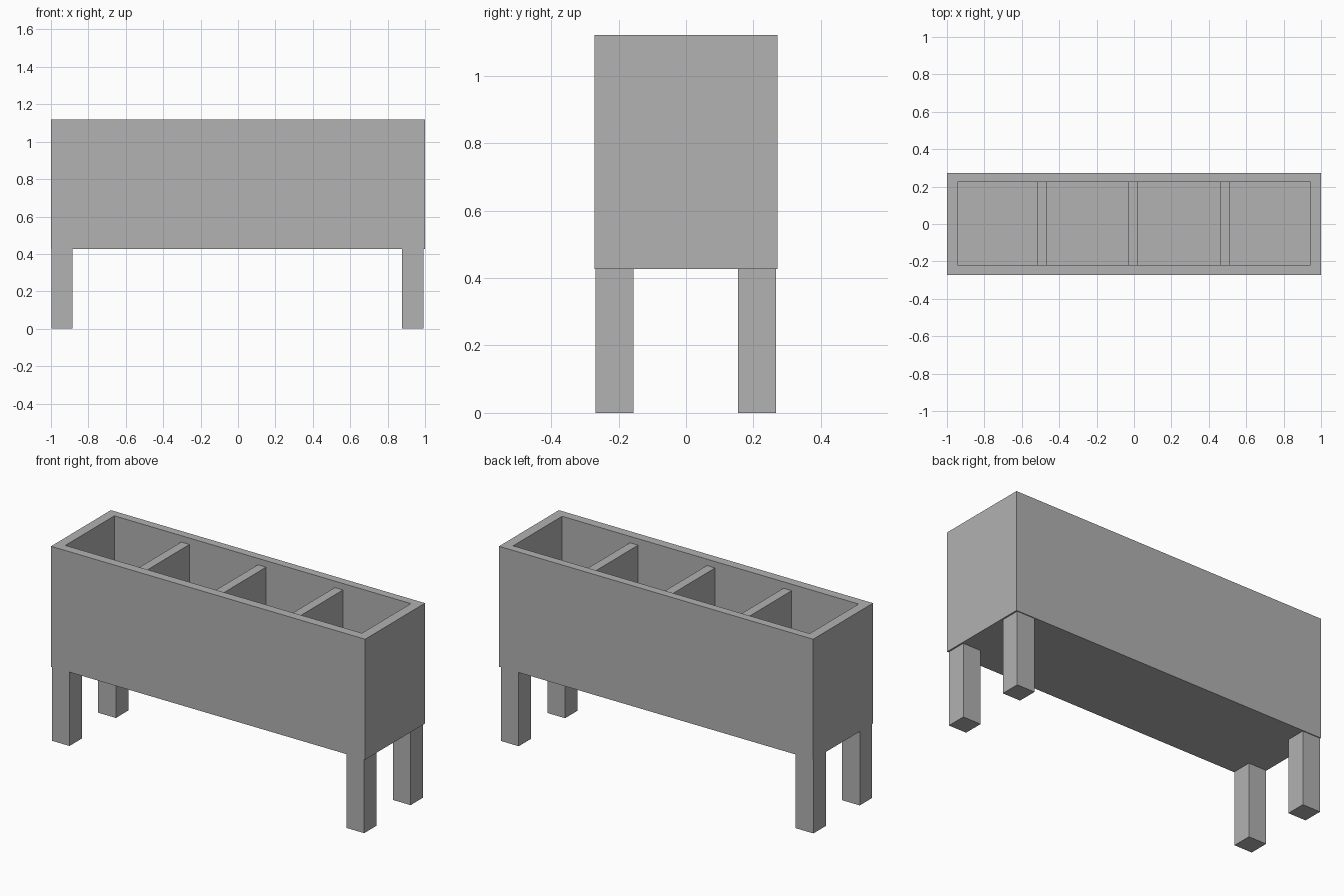
import bpy
import bmesh
from mathutils import Matrix, Vector

if "Cube" in bpy.data.objects:
    bpy.data.objects.remove(bpy.data.objects["Cube"])

# One plain grey finish for every part
grey = bpy.data.materials.new("plain_grey")
grey.use_nodes = True
colour = (0.445, 0.445, 0.445, 1)
grey.diffuse_color = colour
grey.node_tree.nodes["Principled BSDF"].inputs["Base Color"].default_value = colour


def add_box(name, low, high, hollow_to=None):
    """Box between two corners; hollow_to = (inner low, inner high) opens the top."""
    low, high = Vector(low), Vector(high)
    bm = bmesh.new()
    size = Matrix.Diagonal((*(high - low), 1))
    bmesh.ops.create_cube(bm, matrix=Matrix.Translation((low + high) / 2) @ size)
    if hollow_to:
        inner_low, inner_high = hollow_to
        bm.normal_update()
        top = max(bm.faces, key=lambda f: f.normal.z)
        # Inset the rim, then push the opening down to the floor
        bmesh.ops.inset_region(bm, faces=[top], thickness=0.05)
        for v in top.verts:
            v.co.x = inner_low[0] if v.co.x < 0 else inner_high[0]
            v.co.y = inner_low[1] if v.co.y < 0 else inner_high[1]
        result = bmesh.ops.extrude_face_region(bm, geom=[top])
        for v in (g for g in result["geom"] if isinstance(g, bmesh.types.BMVert)):
            v.co.z = inner_low[2]
        if top.is_valid:
            bmesh.ops.delete(bm, geom=[top], context="FACES_ONLY")
        bmesh.ops.recalc_face_normals(bm, faces=bm.faces)
    mesh = bpy.data.meshes.new(name)
    bm.to_mesh(mesh)
    bm.free()
    mesh.materials.append(grey)
    obj = bpy.data.objects.new(name, mesh)
    bpy.context.collection.objects.link(obj)
    return obj


# Open trough with a thick rim
base, rim, floor = 0.427, 1.12, 0.48
inner_low, inner_high = (-0.945, -0.22, floor), (0.943, 0.225, rim)
add_box("planter_box", (-1, -0.272, base), (1, 0.272, rim), (inner_low, inner_high))

# Three dividers, slightly below the rim
for i, x in enumerate((-0.493, -0.005, 0.485)):
    add_box(f"divider_{i + 1}", (x - 0.026, inner_low[1], floor),
            (x + 0.026, inner_high[1], 1.083))

# Four square legs at the corners
leg = 0.113
for side, x in (("right", -0.998), ("left", 0.878)):
    for end, y in (("front", -0.268), ("back", 0.154)):
        add_box(f"{end}_{side}_leg", (x, y, 0), (x + leg, y + leg, base))
